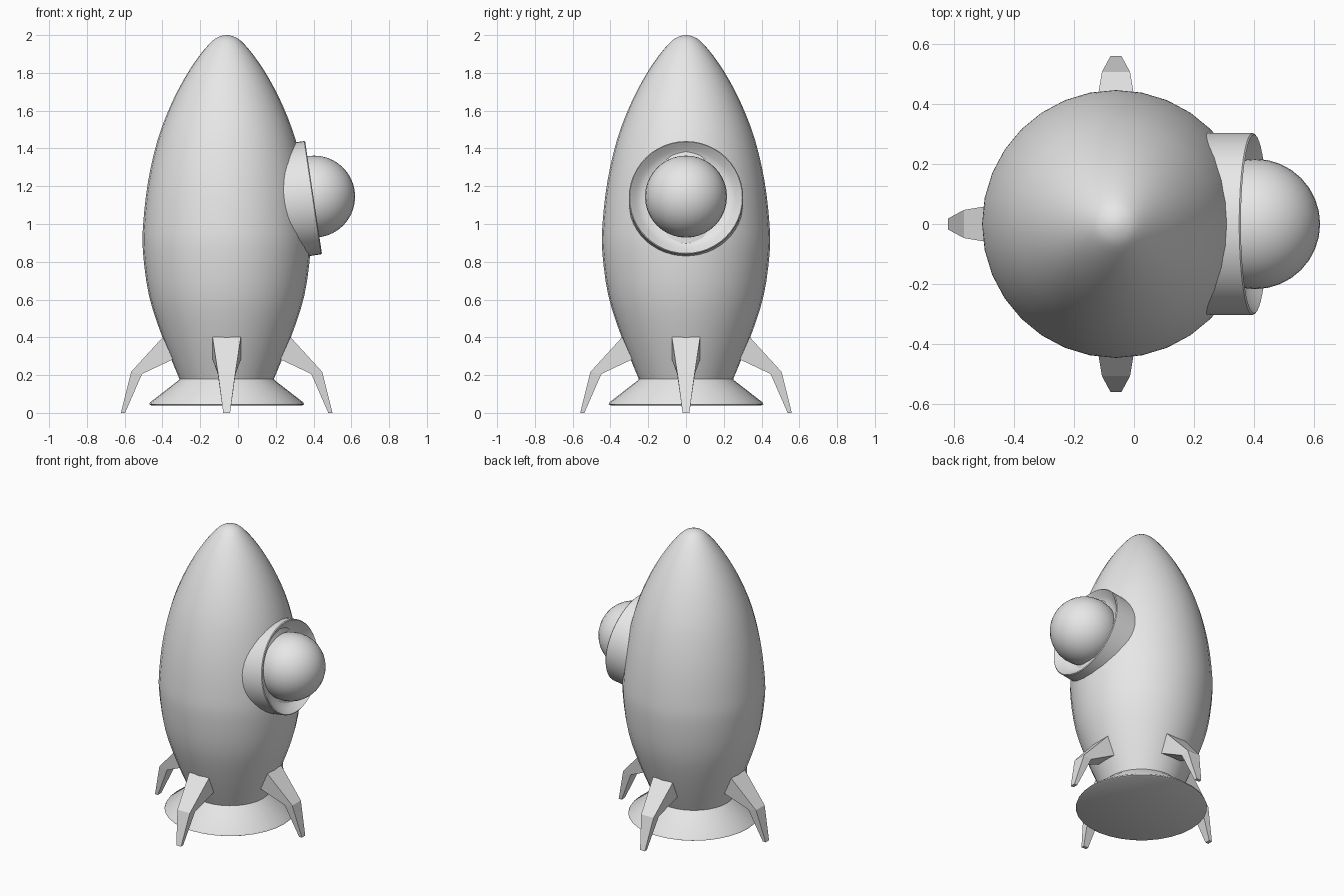
import bpy, bmesh, math
from mathutils import Matrix, Vector

cube = bpy.data.objects.get("Cube")
if cube:
    bpy.data.objects.remove(cube, do_unlink=True)

AXIS_X = -0.06          # centre line of the hull
GREY = (0.8, 0.8, 0.8, 1)

mat = bpy.data.materials.new("plain grey")
mat.use_nodes = True
mat.diffuse_color = GREY
mat.node_tree.nodes["Principled BSDF"].inputs["Base Color"].default_value = GREY


def finish(name, bm, matrix, smooth_angle=None):
    bmesh.ops.remove_doubles(bm, verts=bm.verts, dist=1e-5)
    bmesh.ops.recalc_face_normals(bm, faces=bm.faces)
    mesh = bpy.data.meshes.new(name)
    bm.to_mesh(mesh)
    bm.free()
    mesh.materials.append(mat)
    obj = bpy.data.objects.new(name, mesh)
    obj.matrix_world = matrix
    bpy.context.collection.objects.link(obj)
    if smooth_angle:
        bpy.ops.object.select_all(action='DESELECT')
        obj.select_set(True)
        bpy.context.view_layer.objects.active = obj
        bpy.ops.object.shade_smooth_by_angle(angle=math.radians(smooth_angle))
    return obj


def refine(points, steps=3):
    # Catmull-Rom curve through the profile points
    pts = [Vector(p) for p in points]
    pts = [2 * pts[0] - pts[1]] + pts + [pts[-1]]
    out = []
    for a, b, c, d in zip(pts, pts[1:], pts[2:], pts[3:]):
        for i in range(steps):
            t = i / steps
            out.append(b + (c - a) * t / 2 + (a * 2 - b * 5 + c * 4 - d) * t * t / 2
                       + (b * 3 - a - c * 3 + d) * t ** 3 / 2)
    return out + [pts[-1]]


def lathe(name, profile, matrix, segments=32, angle=35):
    # profile is (radius, height), turned around local z
    bm = bmesh.new()
    verts = [bm.verts.new((r, 0, z)) for r, z in profile]
    edges = [bm.edges.new(pair) for pair in zip(verts, verts[1:])]
    bmesh.ops.spin(bm, geom=verts + edges, axis=(0, 0, 1), cent=(0, 0, 0),
                   angle=math.tau, steps=segments, use_duplicate=False)
    return finish(name, bm, matrix, angle)


# Hull: pointed egg shape
centre = Matrix.Translation((AXIS_X, 0, 0))
hull = [(0.235, 0.15), (0.25, 0.18), (0.34, 0.4), (0.411, 0.62), (0.443, 0.85),
        (0.442, 1.0), (0.417, 1.22), (0.367, 1.44), (0.3, 1.62), (0.224, 1.77),
        (0.145, 1.89), (0.075, 1.97), (0.03, 1.995), (0, 2.0)]
lathe("hull", refine(hull), centre)

# Exhaust skirt: flared and closed below
lathe("exhaust_skirt", [(0, 0.19), (0.245, 0.185), (0.255, 0.172), (0.405, 0.056),
                        (0.41, 0.045), (0.40, 0.04), (0, 0.04)], centre)

# Porthole: tilted collar with a dished front, and a glass ball
port = Matrix.Translation((0.40, 0, 1.14)) @ Matrix.Rotation(math.radians(81.5), 4, 'Y')
lathe("porthole_collar", [(0, -0.24), (0.303, -0.24), (0.303, -0.005), (0.298, 0),
                          (0.285, -0.012), (0.262, -0.035), (0.235, -0.052),
                          (0.2, -0.06), (0, -0.06)], port, 48)

bm = bmesh.new()
bmesh.ops.create_uvsphere(bm, u_segments=32, v_segments=20, radius=0.217)
finish("porthole_ball", bm, Matrix.Translation((0.403, 0, 1.145)), 60)

# Landing legs: bent, tapering struts; rows are (outer, inner, half width)
LEG = [((0.337, 0.402), (0.285, 0.283), 0.075),
       ((0.506, 0.217), (0.448, 0.206), 0.047),
       ((0.56, 0), (0.538, 0), 0.018)]
for i, side in enumerate(("left", "back", "right", "front")):
    bm = bmesh.new()
    rings = []
    for outer, inner, w in LEG:
        rings.append([bm.verts.new((p[0], s * w, p[1]))
                      for p, s in ((outer, -1), (outer, 1), (inner, 1), (inner, -1))])
    for a, b in zip(rings, rings[1:]):
        for k in range(4):
            n = (k + 1) % 4
            bm.faces.new((a[k], a[n], b[n], b[k]))
    bm.faces.new(rings[0])
    bm.faces.new(rings[-1])
    finish(side + "_leg", bm, centre @ Matrix.Rotation(i * math.pi / 2, 4, 'Z'))
